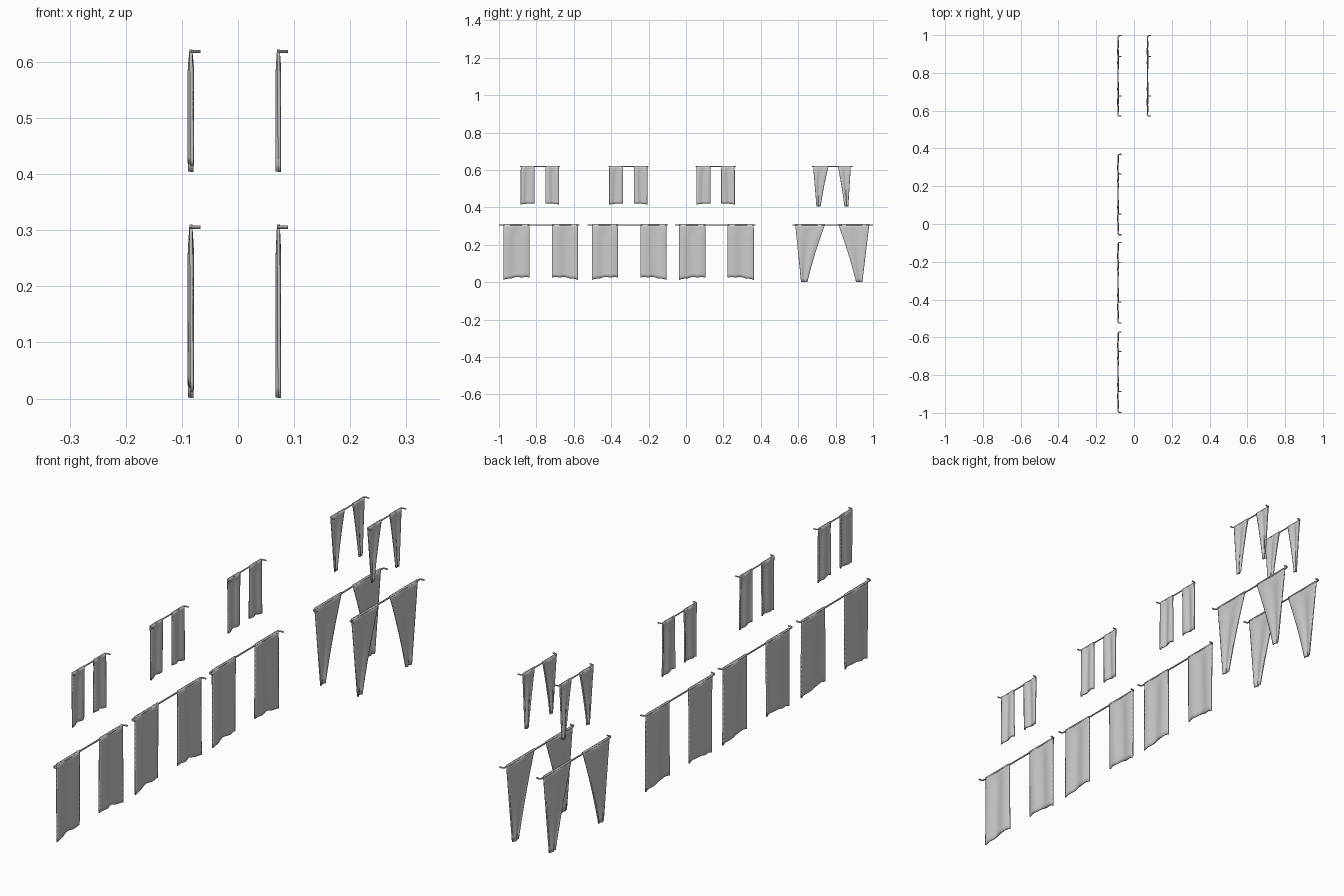
import bpy, bmesh, math

if "Cube" in bpy.data.objects:
    bpy.data.objects.remove(bpy.data.objects["Cube"])

LEFT_X, RIGHT_X = -0.084, 0.072


def smooth(obj, angle=40):
    bpy.ops.object.select_all(action='DESELECT')
    obj.select_set(True)
    bpy.context.view_layer.objects.active = obj
    bpy.ops.object.shade_smooth_by_angle(angle=math.radians(angle))


# rod with rounded returns towards the wall (+x) at both ends
def make_rod(name, x, yc, z, half, radius):
    r = 0.008
    side = [(0.0175, half - radius), (r, half - radius)]
    for i in range(1, 6):
        a = math.radians(90 * i / 5)
        side.append((r - r * math.sin(a), half - radius - r + r * math.cos(a)))
    path = [(d, -y) for d, y in side] + [(d, y) for d, y in reversed(side)]
    cu = bpy.data.curves.new(name, 'CURVE')
    cu.dimensions = '3D'
    cu.bevel_depth = radius
    cu.bevel_resolution = 2
    cu.use_fill_caps = True
    sp = cu.splines.new('POLY')
    sp.points.add(len(path) - 1)
    for p, (dx, dy) in zip(sp.points, path):
        p.co = (x + dx, yc + dy, z, 1)
    ob = bpy.data.objects.new(name, cu)
    bpy.context.collection.objects.link(ob)
    bpy.ops.object.select_all(action='DESELECT')
    ob.select_set(True)
    bpy.context.view_layer.objects.active = ob
    bpy.ops.object.convert(target='MESH')
    smooth(bpy.context.object)


# cloth panel: u runs from the outer edge (0) to the inner edge (1), v from top to hem
def make_panel(name, x, yc, top, bottom, outer, inner, foot, wave, lift):
    nu, nv = 24, 16
    bm = bmesh.new()
    grid = []
    for j in range(nv + 1):
        v = j / nv
        ease = v + 0.22 * v * (1 - v)
        o = outer + (foot[0] - outer) * v
        n = inner + (foot[1] - inner) * ease
        row = []
        for i in range(nu + 1):
            u = i / nu
            y = o + (n - o) * u
            hem = lift * (0.9 * math.sin(math.pi * min(1, u * 0.72))
                          + 0.1 * math.sin(u * 5 * math.pi))
            z = top + (bottom + hem - top) * v
            fold = wave * min(1, v * 6) * math.sin(u * 3 * math.pi + 0.6 * v)
            row.append(bm.verts.new((x + fold, yc + y, z)))
        grid.append(row)
    for j in range(nv):
        for i in range(nu):
            bm.faces.new((grid[j][i], grid[j][i + 1],
                          grid[j + 1][i + 1], grid[j + 1][i]))
    bmesh.ops.recalc_face_normals(bm, faces=bm.faces)
    me = bpy.data.meshes.new(name)
    bm.to_mesh(me)
    bm.free()
    ob = bpy.data.objects.new(name, me)
    bpy.context.collection.objects.link(ob)
    sol = ob.modifiers.new('cloth_thickness', 'SOLIDIFY')
    sol.thickness = 0.005
    sol.offset = 0
    smooth(ob)


# one curtain set = rod + two panels
def curtain_set(name, x, yc, rod, panels, top, bottom, wave, lift):
    make_rod(name + "_rod", x, yc, *rod)
    for tag, (outer, inner, foot) in zip(("left", "right"), panels):
        make_panel(f"{name}_{tag}_panel", x, yc, top, bottom,
                   outer, inner, foot, wave, lift)


def straight(o, i):
    return (o, i, (o, i))


big_rod = (0.305, 0.216, 0.003)
small_rod = (0.6185, 0.108, 0.0025)

# straight hanging curtains, three large below three small
for k, yc in enumerate((-0.784, -0.311, 0.156), 1):
    curtain_set(f"large_straight_curtain_{k}", LEFT_X, yc, big_rod,
                (straight(-0.192, -0.053), straight(0.206, 0.067)),
                0.31, 0.012, 0.0032, 0.017)
    curtain_set(f"small_straight_curtain_{k}", LEFT_X, yc + 0.003, small_rod,
                (straight(-0.102, -0.029), straight(0.101, 0.030)),
                0.622, 0.414, 0.0032, 0.008)

# tapered, gathered curtains, in two rows
for k, x in enumerate((LEFT_X, RIGHT_X), 1):
    curtain_set(f"large_tapered_curtain_{k}", x, 0.784, big_rod,
                ((-0.200, -0.040, (-0.168, -0.136)),
                 (0.196, 0.029, (0.158, 0.126))),
                0.31, 0.001, 0.0025, 0.001)
    curtain_set(f"small_tapered_curtain_{k}", x, 0.782, small_rod,
                ((-0.102, -0.020, (-0.083, -0.064)),
                 (0.099, 0.030, (0.084, 0.067))),
                0.622, 0.404, 0.0025, 0.001)
